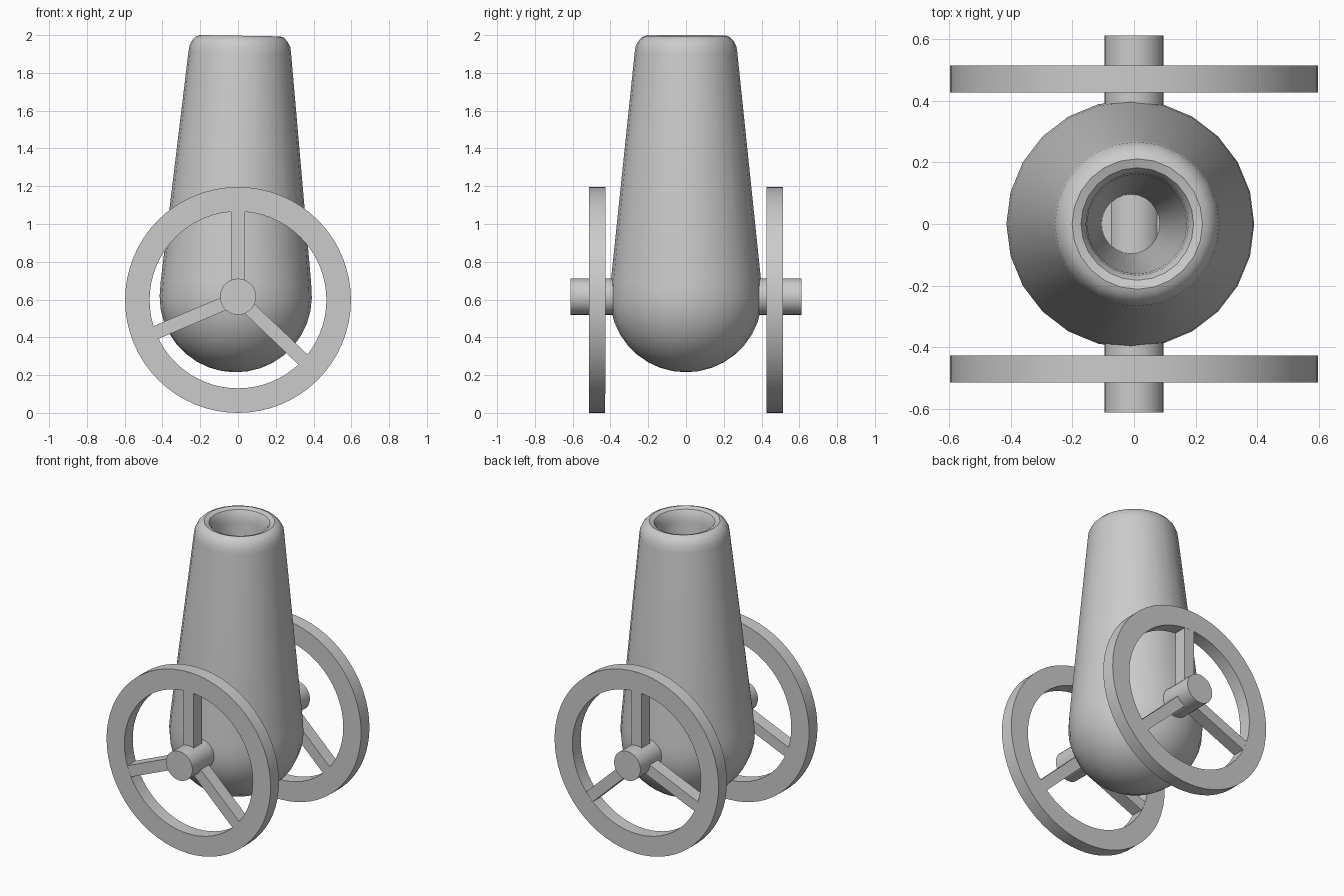
import bpy, bmesh, math
from mathutils import Matrix, Vector

cube = bpy.data.objects.get("Cube")
if cube:
    bpy.data.objects.remove(cube, do_unlink=True)

# One plain grey for everything
grey = bpy.data.materials.new("light grey")
grey.use_nodes = True
colour = (0.6, 0.6, 0.6, 1)
grey.diffuse_color = colour
grey.node_tree.nodes["Principled BSDF"].inputs["Base Color"].default_value = colour


def finish(name, bm, matrix):
    bmesh.ops.recalc_face_normals(bm, faces=bm.faces)
    mesh = bpy.data.meshes.new(name)
    bm.to_mesh(mesh)
    bm.free()
    mesh.materials.append(grey)
    obj = bpy.data.objects.new(name, mesh)
    bpy.context.collection.objects.link(obj)
    obj.matrix_world = matrix
    bpy.ops.object.select_all(action='DESELECT')
    obj.select_set(True)
    bpy.context.view_layer.objects.active = obj
    bpy.ops.object.shade_smooth_by_angle(angle=math.radians(32))
    return obj


def lathe(name, profile, sides, matrix, closed=False):
    """Turn a (radius, height) profile around z."""
    bm = bmesh.new()
    rings = []
    for r, z in profile:
        if r < 1e-5:
            rings.append([bm.verts.new((0, 0, z))] * sides)
        else:
            rings.append([bm.verts.new((r * math.cos(2 * math.pi * i / sides),
                                        r * math.sin(2 * math.pi * i / sides), z))
                          for i in range(sides)])
    pairs = list(zip(rings, rings[1:]))
    if closed:
        pairs.append((rings[-1], rings[0]))
    for a, b in pairs:
        for i in range(sides):
            j = (i + 1) % sides
            corners = list(dict.fromkeys((a[i], a[j], b[j], b[i])))
            bm.faces.new(corners)
    return finish(name, bm, matrix)


AXLE_Z = 0.615
along_y = Matrix.Rotation(math.radians(90), 4, 'X')

# Barrel: round breech, tapered body, rounded muzzle and tapered bore
R = 0.403
breech = [(R * math.sin(math.radians(a)), -0.4 * math.cos(math.radians(a)))
          for a in range(0, 91, 10)]
body = [(0.398, 0.08), (0.272, 1.29), (0.267, 1.325), (0.252, 1.355),
        (0.232, 1.375), (0.212, 1.382)]
bore = [(0.183, 1.372), (0.167, 1.345), (0.162, 1.30), (0.095, 0.06), (0, 0.06)]
lean = Matrix.Translation((-0.012, 0, AXLE_Z)) @ Matrix.Rotation(0.0165, 4, 'Y')
lathe("barrel", breech + body + bore, 24, lean)

# Axle running across the barrel
lathe("axle", [(0, -0.612), (0.096, -0.612), (0.096, 0.612), (0, 0.612)], 32,
      Matrix.Translation((0, 0, AXLE_Z)) @ along_y)

# Wheels: flat rim and three spokes on each side
for side, y in (("front", -0.471), ("back", 0.471)):
    t = 0.0435
    lathe(side + "_wheel_rim", [(0.468, -t), (0.598, -t), (0.598, t), (0.468, t)], 64,
          Matrix.Translation((0, y, 0.598)) @ along_y, closed=True)
    for label, degrees in (("upper", 90), ("left", -43.6), ("right", 203)):
        bm = bmesh.new()
        bmesh.ops.create_cube(bm, size=1)
        bmesh.ops.scale(bm, vec=Vector((0.48, 0.085, 0.072)), verts=bm.verts)
        bmesh.ops.translate(bm, vec=Vector((0.24, 0, 0)), verts=bm.verts)
        finish(f"{side}_wheel_{label}_spoke", bm,
               Matrix.Translation((0, y, 0.61)) @
               Matrix.Rotation(math.radians(-degrees), 4, 'Y'))
